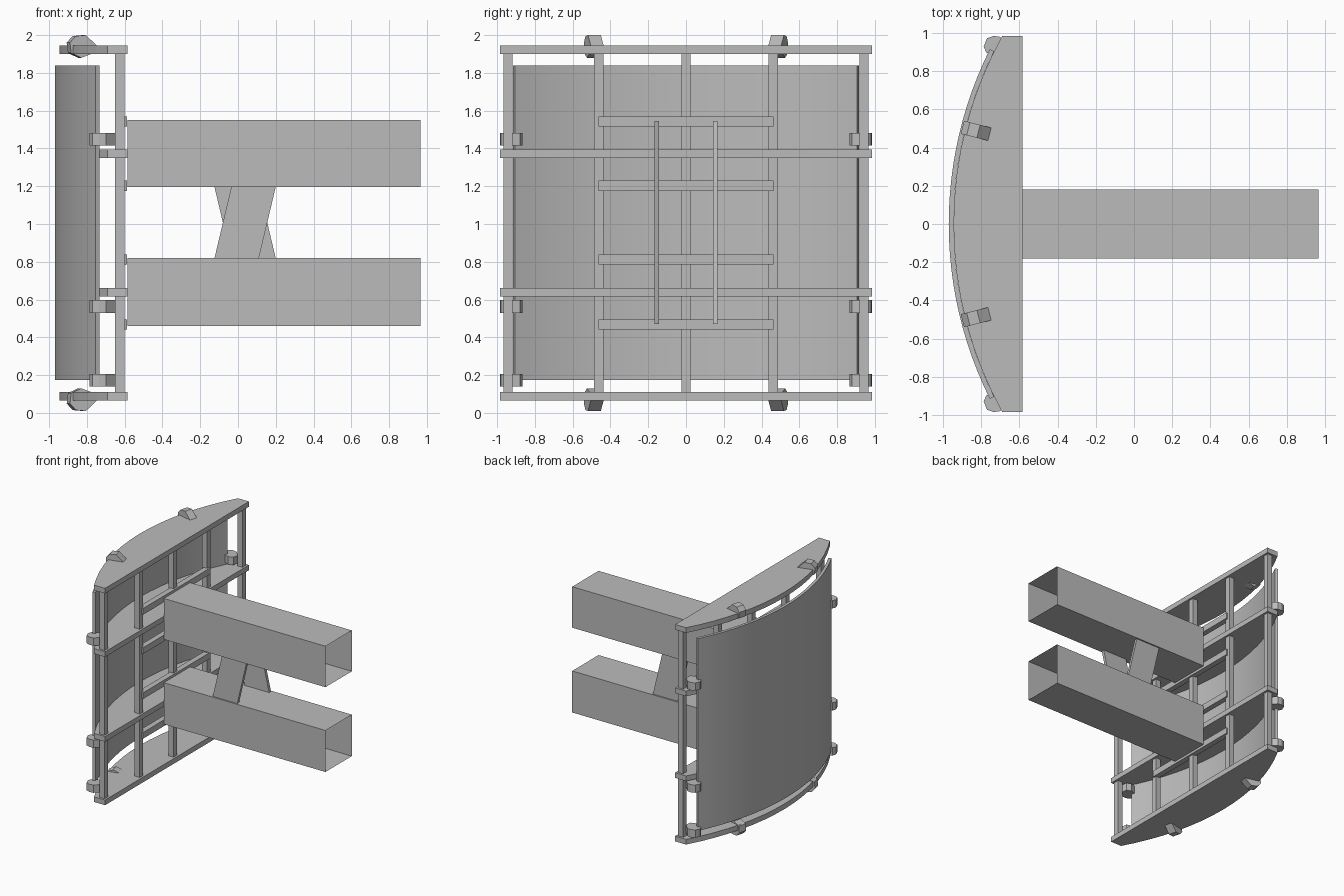
import bpy
import bmesh
from math import asin, sin, cos
from mathutils import Matrix, Vector

default = bpy.data.objects.get("Cube")
if default:
    bpy.data.objects.remove(default, do_unlink=True)

grey = bpy.data.materials.new("plain grey")
grey.use_nodes = True
grey.diffuse_color = (0.5, 0.5, 0.5, 1)
grey.node_tree.nodes["Principled BSDF"].inputs["Base Color"].default_value = (0.5, 0.5, 0.5, 1)

ARC_X, ARC_R = 1.085, 2.03   # axis and radius shared by every curved part
PANEL = 0.025                # panel thickness
MID_Z = 1.005                # height of the horizontal mirror plane


def finish(name, bm, smooth=False):
    bmesh.ops.recalc_face_normals(bm, faces=bm.faces)
    mesh = bpy.data.meshes.new(name)
    bm.to_mesh(mesh)
    bm.free()
    mesh.materials.append(grey)
    obj = bpy.data.objects.new(name, mesh)
    bpy.context.collection.objects.link(obj)
    if smooth:
        bpy.ops.object.select_all(action='DESELECT')
        obj.select_set(True)
        bpy.context.view_layer.objects.active = obj
        bpy.ops.object.shade_smooth_by_angle()
    return obj


def box(name, x0, x1, y0, y1, z0, z1):
    bm = bmesh.new()
    size = Matrix.Diagonal((x1 - x0, y1 - y0, z1 - z0, 1))
    place = Matrix.Translation(((x0 + x1) / 2, (y0 + y1) / 2, (z0 + z1) / 2))
    bmesh.ops.create_cube(bm, size=1, matrix=place @ size)
    return finish(name, bm)


def prism(name, points, offset, smooth=False):
    """Extrude a closed outline of 3D points along an offset."""
    bm = bmesh.new()
    face = bm.faces.new([bm.verts.new(p) for p in points])
    result = bmesh.ops.extrude_face_region(bm, geom=[face], use_keep_orig=True)
    moved = [g for g in result["geom"] if isinstance(g, bmesh.types.BMVert)]
    bmesh.ops.translate(bm, verts=moved, vec=offset)
    return finish(name, bm, smooth)


def arc(radius, half_width, steps):
    a = asin(half_width / radius)
    angles = [a * (2 * i / steps - 1) for i in range(steps + 1)]
    return [(ARC_X - radius * cos(t), radius * sin(t)) for t in angles]


# Curved shelves: two end plates and two middle plates
for name, z in (("bottom_plate", 0.065), ("lower_shelf", 0.615),
                ("upper_shelf", 1.35), ("top_plate", 1.90)):
    outline = arc(ARC_R, 0.985, 16) + [(-0.585, 0.985), (-0.585, -0.985)]
    prism(name, [(x, y, z) for x, y in outline], (0, 0, 0.045))

# Curved front panel
outline = arc(ARC_R + PANEL, 0.915, 24) + arc(ARC_R, 0.904, 24)[::-1]
prism("curved_panel", [(x, y, 0.175) for x, y in outline], (0, 0, 1.665), True)

# Upright posts
for i, y in enumerate((-0.943, -0.462, 0, 0.462, 0.943)):
    box(f"post_{i + 1}", -0.65, -0.602, y - 0.024, y + 0.024, 0.1, 1.91)

# Cross rails behind the beams
for i, z in enumerate((0.468, 0.812, 1.203, 1.543)):
    box(f"rail_{i + 1}", -0.635, -0.587, -0.463, 0.463, z - 0.027, z + 0.027)

# Thin open-ended square beams
for name, z0, z1 in (("lower_beam", 0.46, 0.82), ("upper_beam", 1.195, 1.55)):
    beam = bmesh.new()
    corners = [(-0.18, z0), (0.18, z0), (0.18, z1), (-0.18, z1)]
    ends = [[beam.verts.new((x, y, z)) for y, z in corners] for x in (-0.585, 0.965)]
    for i in range(4):
        j = (i + 1) % 4
        beam.faces.new((ends[0][i], ends[0][j], ends[1][j], ends[1][i]))
    finish(name, beam)

# Crossed slanting braces that run through both beams
for name, y, lean in (("right_brace", -0.168, 1), ("left_brace", 0.143, -1)):
    half, shift, mid = 0.1175, 0.127 * lean, 0.0375
    points = [(mid - shift - half, y, 0.47), (mid - shift + half, y, 0.47),
              (mid + shift + half, y, 1.545), (mid + shift - half, y, 1.545)]
    prism(name, points, (0, 0.025, 0))

# Clamps gripping the end plates: outline in (radius, height above middle)
hook = [(2.047, 0.955), (2.015, 0.99), (1.96, 0.995), (1.897, 0.937),
        (1.93, 0.895), (1.985, 0.875), (2.04, 0.90)]
for end, up in (("top", 1), ("bottom", -1)):
    for side, s in (("left", 1), ("right", -1)):
        t = 0.25 * s
        out, along = Vector((-cos(t), sin(t), 0)), Vector((sin(t), cos(t), 0))
        base = Vector((ARC_X, 0, MID_Z)) - along * 0.035
        points = [base + out * r + Vector((0, 0, up * h)) for r, h in hook]
        prism(f"{end}_{side}_clamp", points, along * 0.07)

# Clamps gripping the panel's side edges: outline in plan
grip = [(-0.787, 0.93), (-0.77, 0.972), (-0.735, 0.985), (-0.70, 0.98), (-0.652, 0.93),
        (-0.66, 0.88), (-0.70, 0.866), (-0.74, 0.88), (-0.775, 0.9)]
for i, z in enumerate((0.14, 0.53, 1.415)):
    for side, s in (("left", 1), ("right", -1)):
        prism(f"{side}_edge_clamp_{i + 1}", [(x, s * y, z) for x, y in grip], (0, 0, 0.067))
